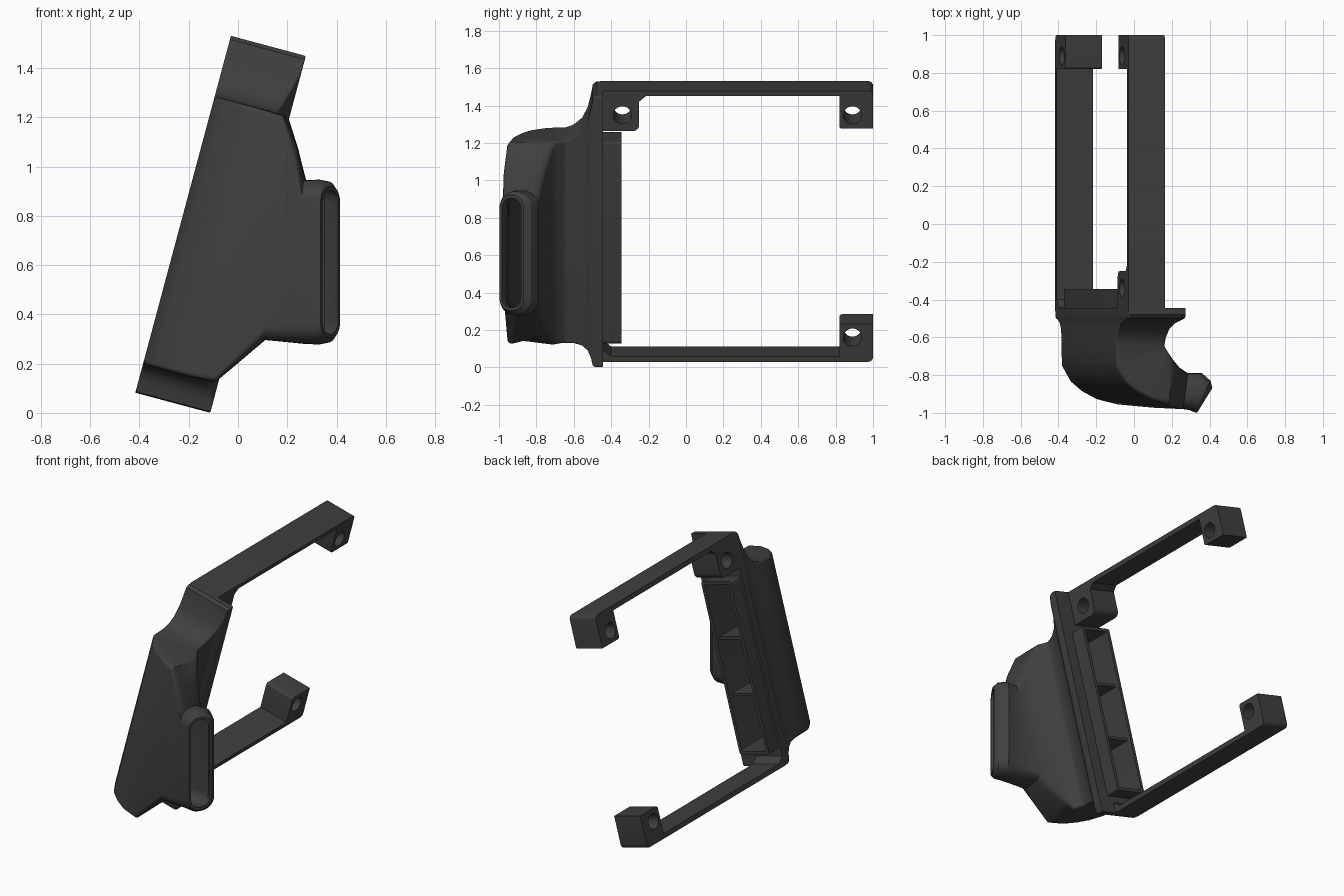
import bpy, bmesh, math
from mathutils import Vector, Matrix

if "Cube" in bpy.data.objects:
    bpy.data.objects.remove(bpy.data.objects["Cube"])

TILT = math.radians(15)
U = Vector((math.cos(TILT), 0, -math.sin(TILT)))   # across the tilted flange
V = Vector((math.sin(TILT), 0, math.cos(TILT)))    # along the tilted flange
Y = Vector((0, 1, 0))
ORIGIN = Vector((-0.417, 0, 0.082))

plastic = bpy.data.materials.new("dark_grey_plastic")
plastic.diffuse_color = (0.05, 0.05, 0.05, 1)
plastic.use_nodes = True
plastic.node_tree.nodes["Principled BSDF"].inputs["Base Color"].default_value = plastic.diffuse_color


def L(u, v, y):
    return ORIGIN + U * u + V * v + Y * y


def finish(name, bm):
    bmesh.ops.recalc_face_normals(bm, faces=bm.faces)
    me = bpy.data.meshes.new(name)
    bm.to_mesh(me)
    bm.free()
    ob = bpy.data.objects.new(name, me)
    bpy.context.collection.objects.link(ob)
    me.materials.append(plastic)
    shade(ob)
    return ob


def shade(ob):
    bpy.ops.object.select_all(action='DESELECT')
    ob.select_set(True)
    bpy.context.view_layer.objects.active = ob
    bpy.ops.object.shade_smooth_by_angle(angle=math.radians(32))


def rect(u0, u1, v0, v1, y):
    return [L(u0, v0, y), L(u1, v0, y), L(u1, v1, y), L(u0, v1, y)]


def upright(o, i, z0, z1):
    """Vertical section between an outer and an inner plan point."""
    return [Vector((*o, z0)), Vector((*i, z0)), Vector((*i, z1)), Vector((*o, z1))]


def inset(q, t):
    out = []
    for k in range(4):
        a, b = q[k - 1] - q[k], q[(k + 1) % 4] - q[k]
        out.append(q[k] + a.normalized() * t + b.normalized() * t)
    return out


def rounded(q, r, n=6):
    """Four-corner section with rounded corners."""
    pts = []
    for k in range(4):
        c = q[k]
        a = c + (q[k - 1] - c).normalized() * r
        b = c + (q[(k + 1) % 4] - c).normalized() * r
        for j in range(n + 1):
            t = j / n
            w = 0.83 * 2 * t * (1 - t)
            s = (1 - t) ** 2 + w + t * t
            pts.append((a * (1 - t) ** 2 + c * w + b * t * t) / s)
    return pts


# Duct: spigot, flange, concave fillet, bend and outlet as one hollow loft
plug = (0.015, 0.24, 0.11, 1.225)
outer = [
    (rect(*plug, -0.345), 0.015),
    (rect(*plug, -0.445), 0.015),
    (rect(0, 0.315, 0, 1.5, -0.445), 0.008),
    (rect(0, 0.315, 0, 1.5, -0.48), 0.008),
    (rect(0, 0.315, 0.005, 1.485, -0.498), 0.008),
    (rect(0, 0.312, 0.05, 1.43, -0.508), 0.008),
    (rect(0, 0.295, 0.085, 1.36, -0.525), 0.01),
    (rect(0, 0.28, 0.11, 1.30, -0.555), 0.01),
    (rect(0, 0.27, 0.12, 1.262, -0.60), 0.01),
    (rect(0, 0.267, 0.12, 1.247, -0.64), 0.01),
]
for ou, oy, iu, iy in [(0, -0.75, 0.27, -0.65), (0.05, -0.835, 0.28, -0.665),
                       (0.11, -0.885, 0.29, -0.68), (0.19, -0.927, 0.30, -0.695)]:
    outer.append(([L(ou, 0.12, oy), L(iu, 0.12, iy),
                   L(iu, 1.245, iy), L(ou, 1.245, oy)], 0.02))
outer += [
    ([L(0.30, 0.12, -0.955), Vector((-0.03, -0.72, 0.18)),
      Vector((0.21, -0.715, 1.19)), L(0.29, 1.243, -0.957)], 0.035),
    ([Vector((0.10, -0.973, 0.295)), Vector((0.12, -0.765, 0.30)),
      Vector((0.25, -0.76, 1.06)), Vector((0.235, -0.975, 1.09))], 0.06),
    (upright((0.26, -0.98), (0.285, -0.79), 0.28, 0.945), 0.085),
    (upright((0.295, -0.985), (0.36, -0.79), 0.278, 0.947), 0.09),
    (upright((0.318, -0.996), (0.405, -0.83), 0.285, 0.94), 0.085),
    (upright((0.335, -0.998), (0.415, -0.868), 0.305, 0.92), 0.07),
]
inner = [(inset(outer[-1][0], 0.016), 0.055)]
for q, r in reversed(outer[10:-1]):
    inner.append((inset(q, 0.025), max(r - 0.02, 0.008)))
for y in (-0.62, -0.5, -0.345):
    inner.append((inset(rect(*plug, y), 0.02), 0.008))

bm = bmesh.new()
rings = [[bm.verts.new(p) for p in rounded(q, r)] for q, r in outer + inner]
for k, a in enumerate(rings):
    b = rings[(k + 1) % len(rings)]
    for j in range(len(a)):
        j2 = (j + 1) % len(a)
        bm.faces.new((a[j], a[j2], b[j2], b[j]))
finish("hollow_duct", bm)

# Divider webs inside the spigot
for k, v in enumerate((0.485, 0.85)):
    bm = bmesh.new()
    vs = [bm.verts.new(p) for y in (-0.375, -0.56)
          for p in rect(0.03, 0.225, v - 0.009, v + 0.009, y)]
    for f in [(0, 1, 2, 3), (7, 6, 5, 4)] + [(i, (i + 1) % 4, (i + 1) % 4 + 4, i + 4) for i in range(4)]:
        bm.faces.new([vs[i] for i in f])
    finish(f"divider_{k + 1}", bm)


# Bracket arms: side profile with screw holes, extruded across the arm
def arm(name, profile, holes, upper):
    cu = bpy.data.curves.new(name, 'CURVE')
    cu.dimensions = '2D'
    cu.fill_mode = 'BOTH'
    cu.extrude = 0.1
    loops = [profile] + [[(hy + 0.049 * math.cos(a), 0.135 + 0.049 * math.sin(a))
                          for a in (2 * math.pi * i / 32 for i in range(32))] for hy in holes]
    for pts in loops:
        sp = cu.splines.new('POLY')
        sp.points.add(len(pts) - 1)
        for p, (y, d) in zip(sp.points, pts):
            p.co = (y, 1.5 - d if upper else d, 0, 1)
        sp.use_cyclic_u = True
    ob = bpy.data.objects.new(name, cu)
    bpy.context.collection.objects.link(ob)
    m = Matrix((Y, V, U)).transposed().to_4x4()
    m.translation = L(0.1, 0, 0)
    ob.matrix_world = m
    bpy.ops.object.select_all(action='DESELECT')
    ob.select_set(True)
    bpy.context.view_layer.objects.active = ob
    bpy.ops.object.convert(target='MESH')
    ob = bpy.context.view_layer.objects.active
    ob.data.materials.clear()
    ob.data.materials.append(plastic)
    shade(ob)


def corner(y, d, r, a0):
    return [(y + r * math.cos(math.radians(a0 + k * 22.5)),
             d + r * math.sin(math.radians(a0 + k * 22.5))) for k in range(5)]


tip = [(-0.46, 0)] + corner(0.975, 0.025, 0.025, -90) + [(1, 0.21)] + corner(0.835, 0.195, 0.015, 90) + [(0.82, 0.03)]
arm("upper_arm", tip + [(-0.215, 0.03), (-0.25, 0.06)] + corner(-0.285, 0.188, 0.035, 0)
    + [(-0.46, 0.223)], (0.89, -0.34), True)
arm("lower_arm", tip + [(-0.40, 0.03), (-0.44, 0.065), (-0.46, 0.065)], (0.89,), False)
